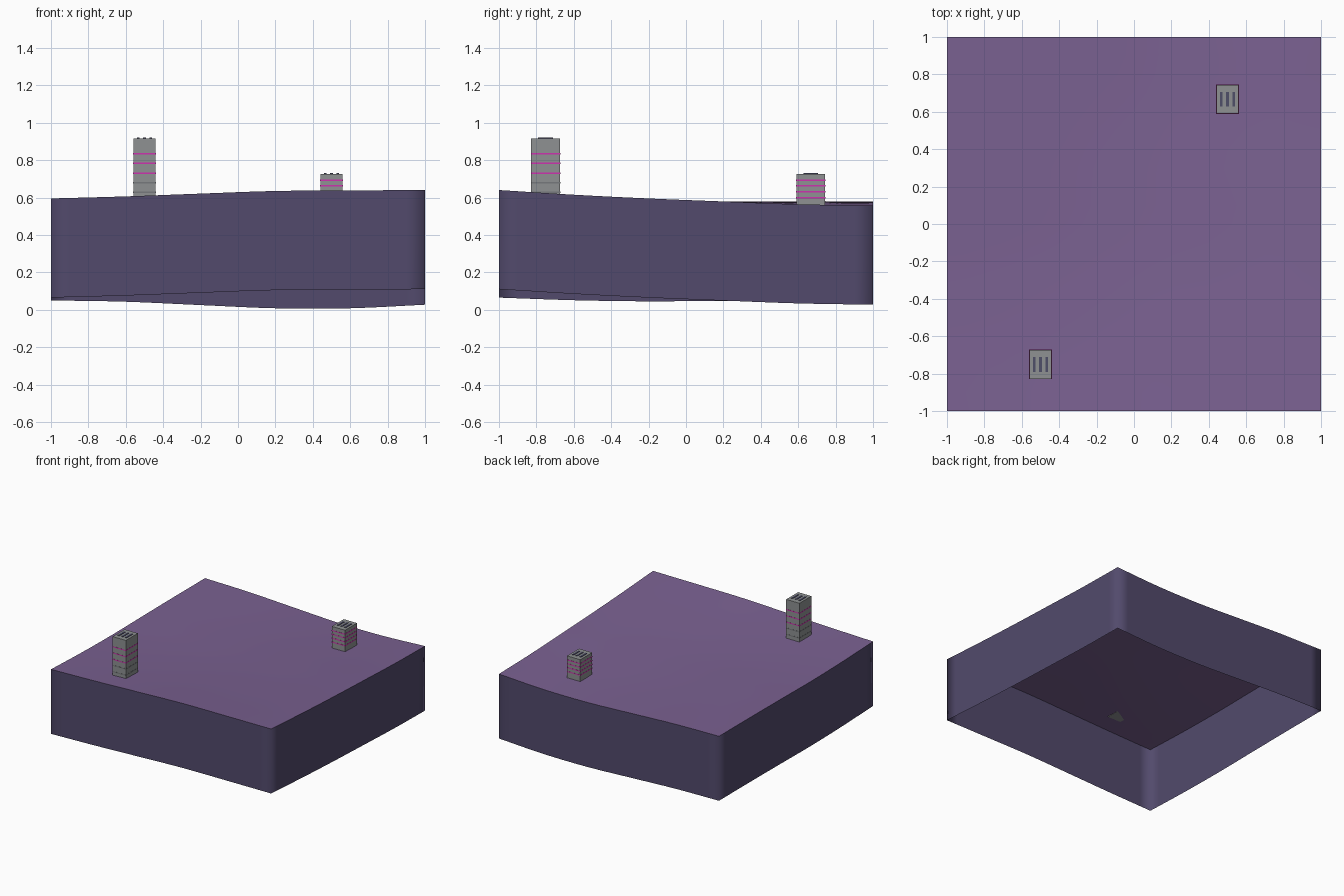
import bpy, bmesh
from mathutils import Vector

cube = bpy.data.objects.get("Cube")
if cube:
    bpy.data.objects.remove(cube, do_unlink=True)


def material(name, *srgb):
    rgb = [((c / 255 + 0.055) / 1.055) ** 2.4 for c in srgb]
    m = bpy.data.materials.new(name)
    m.use_nodes = True
    m.diffuse_color = (*rgb, 1)
    m.node_tree.nodes["Principled BSDF"].inputs["Base Color"].default_value = (*rgb, 1)
    return m


GROUND = material("purple ground", 122, 97, 145)
EARTH = material("dark violet earth", 82, 74, 108)
CONCRETE = material("concrete grey", 142, 145, 146)
LIT = material("magenta light", 205, 50, 175)
UNLIT = material("unlit grey", 118, 121, 124)
VENT = material("slate vent", 78, 78, 104)


def add_object(name, bm, *mats):
    mesh = bpy.data.meshes.new(name)
    bm.to_mesh(mesh)
    bm.free()
    for m in mats:
        mesh.materials.append(m)
    ob = bpy.data.objects.new(name, mesh)
    bpy.context.collection.objects.link(ob)
    return ob


def box(name, centre, size, mat):
    bm = bmesh.new()
    bmesh.ops.create_cube(bm, size=1)
    bmesh.ops.scale(bm, verts=bm.verts, vec=size)
    bmesh.ops.translate(bm, verts=bm.verts, vec=centre)
    return add_object(name, bm, mat)


# Edge heights of the ground, evenly spaced from -1 to 1
FRONT = (0.595, 0.606, 0.621, 0.635, 0.638, 0.64)
BACK = (0.58, 0.573, 0.555, 0.538, 0.538, 0.557)
LEFT = (0.595, 0.581, 0.575, 0.578, 0.58, 0.58)
RIGHT = (0.64, 0.615, 0.595, 0.579, 0.564, 0.557)


def curve(points, t):
    """Smooth curve through evenly spaced heights."""
    n = len(points) - 1
    i = min(int(t * n), n - 1)
    f = t * n - i
    b, c = points[i], points[i + 1]
    a = points[i - 1] if i else 2 * b - c
    d = points[i + 2] if i + 2 <= n else 2 * c - b
    return b + f / 2 * (c - a + f * (2 * a - 5 * b + 4 * c - d + f * (3 * (b - c) + d - a)))


def ground_height(x, y):
    u = min(max((x + 1) / 2, 0), 1)
    v = min(max((y + 1) / 2, 0), 1)
    across = curve(FRONT, u) * (1 - v) + curve(BACK, u) * v
    along = curve(LEFT, v) * (1 - u) + curve(RIGHT, v) * u
    corners = ((FRONT[0] * (1 - u) + FRONT[-1] * u) * (1 - v)
               + (BACK[0] * (1 - u) + BACK[-1] * u) * v)
    return across + along - corners


# Ground tile: rolling top with an open-bottomed skirt
DEPTH = 0.53
bm = bmesh.new()
bmesh.ops.create_grid(bm, x_segments=20, y_segments=20, size=1)
for v in bm.verts:
    v.co.z = ground_height(v.co.x, v.co.y)
for f in bm.faces:
    f.smooth = True
rim = [e for e in bm.edges if e.is_boundary]
for e in rim:
    e.smooth = False
skirt = bmesh.ops.extrude_edge_only(bm, edges=rim)["geom"]
for g in skirt:
    if isinstance(g, bmesh.types.BMVert):
        g.co.z -= DEPTH
    elif isinstance(g, bmesh.types.BMFace):
        g.material_index = 1
bm.normal_update()
for f in bm.faces:
    outward = f.calc_center_median() * Vector((1, 1, 0))
    if f.material_index and f.normal.dot(outward) < 0:
        f.normal_flip()
add_object("ground_tile", bm, GROUND, EARTH)


# Towers: block, thin light bands and roof vents
def tower(name, x, y, top, lit, unlit):
    w, d, band = 0.12, 0.155, 0.008
    base = ground_height(x, y)
    roof = top - 0.004
    box(name + "_body", (x, y, (base + roof) / 2), (w, d, roof - base), CONCRETE)
    for kind, mat, heights in (("lit", LIT, lit), ("unlit", UNLIT, unlit)):
        for i, z in enumerate(heights):
            box(f"{name}_{kind}_band_{i}", (x, y, z), (w + 0.002, d + 0.002, band), mat)
    for i in (-1, 0, 1):
        box(f"{name}_roof_vent_{i + 2}", (x + i * 0.033, y, roof), (0.015, 0.08, 0.008), VENT)


tower("tall_tower", -0.5, -0.75, 0.92, (0.73, 0.782, 0.833), (0.68, 0.629))
tower("short_tower", 0.5, 0.667, 0.73, (0.598, 0.63, 0.662, 0.693), ())
